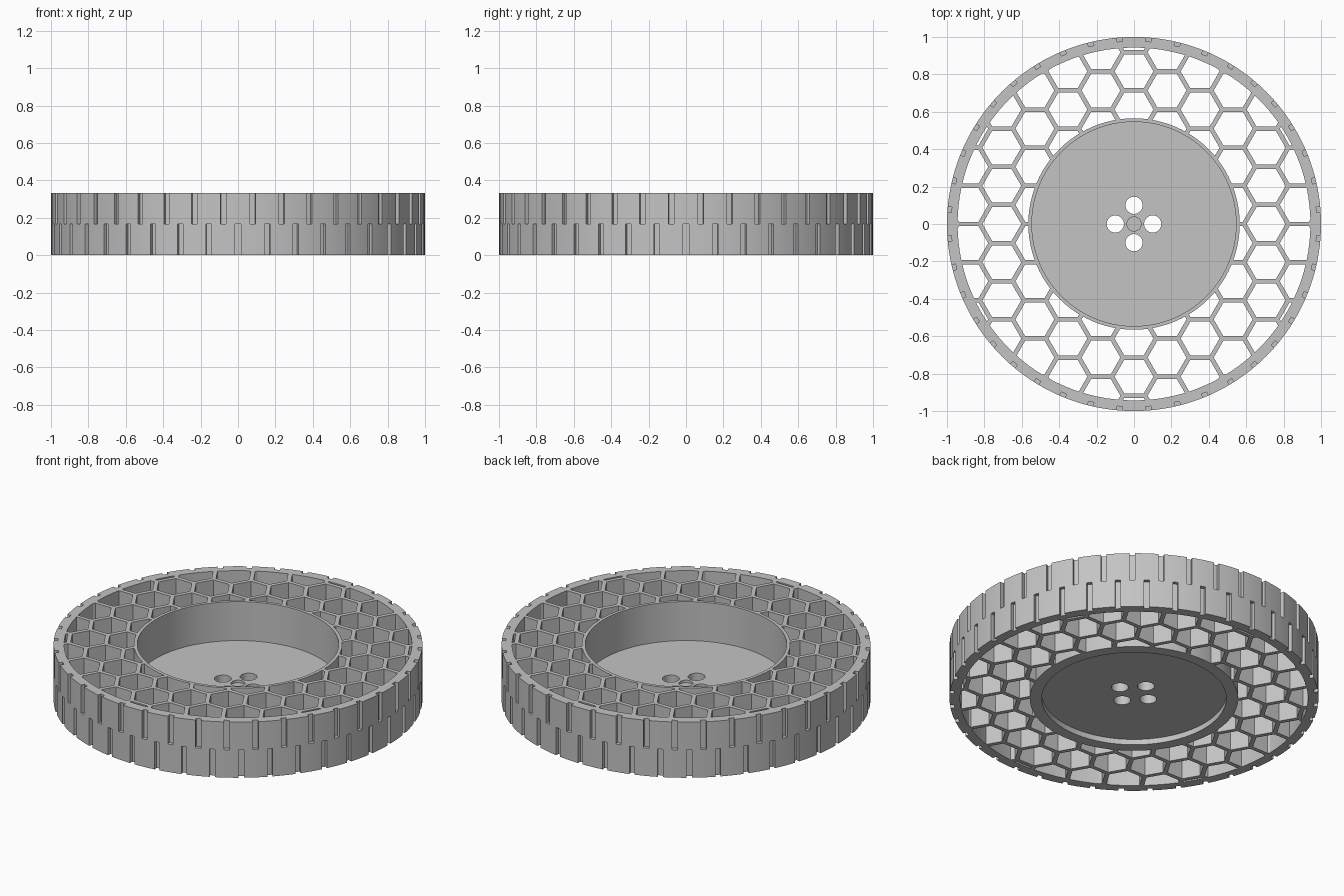
import bpy
import bmesh
from math import sin, cos, pi, radians, sqrt, hypot

HEIGHT = 0.333
MID = HEIGHT / 2
SEGMENTS = 160

# Hub, web and tread radii
HUB_R, HUB_BORE, TREAD_IN = 0.565, 0.546, 0.943

# Honeycomb lattice
PITCH, WALL = 0.204, 0.024

if "Cube" in bpy.data.objects:
    bpy.data.objects.remove(bpy.data.objects["Cube"], do_unlink=True)

grey = bpy.data.materials.new("light grey plastic")
grey.use_nodes = True
colour = (0.55, 0.55, 0.55, 1)
grey.diffuse_color = colour
grey.node_tree.nodes["Principled BSDF"].inputs["Base Color"].default_value = colour


def make_object(name, bm):
    bmesh.ops.recalc_face_normals(bm, faces=bm.faces[:])
    mesh = bpy.data.meshes.new(name)
    bm.to_mesh(mesh)
    bm.free()
    mesh.materials.append(grey)
    obj = bpy.data.objects.new(name, mesh)
    bpy.context.scene.collection.objects.link(obj)
    return obj


def lathe(name, profile, closed):
    """Spin a list of (radius, z) points around the z axis."""
    bm = bmesh.new()
    verts = [bm.verts.new((r, 0, z)) for r, z in profile]
    edges = [bm.edges.new(pair) for pair in zip(verts, verts[1:])]
    if closed:
        edges.append(bm.edges.new((verts[-1], verts[0])))
    bmesh.ops.spin(bm, geom=verts + edges, cent=(0, 0, 0), axis=(0, 0, 1),
                   angle=2 * pi, steps=SEGMENTS)
    bmesh.ops.remove_doubles(bm, verts=bm.verts[:], dist=1e-4)
    return make_object(name, bm)


def tube(name, inner, outer):
    return lathe(name, [(inner, 0), (outer, 0), (outer, HEIGHT), (inner, HEIGHT)], True)


def add_prism(bm, outline, z0, z1):
    low = [bm.verts.new((x, y, z0)) for x, y in outline]
    high = [bm.verts.new((x, y, z1)) for x, y in outline]
    bm.faces.new(low)
    bm.faces.new(high)
    for i in range(len(low)):
        j = (i + 1) % len(low)
        bm.faces.new((low[i], low[j], high[j], high[i]))


def polygon(cx, cy, radius, sides):
    return [(cx + radius * cos(2 * pi * k / sides), cy + radius * sin(2 * pi * k / sides))
            for k in range(sides)]


def cut(obj, bm):
    """Subtract the prisms in bm, then shade the result."""
    cutter = make_object(obj.name + "_cutter", bm)
    cutter.hide_render = True
    mod = obj.modifiers.new("cut", 'BOOLEAN')
    mod.operation = 'DIFFERENCE'
    mod.solver = 'EXACT'
    mod.object = cutter
    bpy.ops.object.select_all(action='DESELECT')
    bpy.context.view_layer.objects.active = obj
    obj.select_set(True)
    bpy.ops.object.modifier_apply(modifier=mod.name)
    bpy.data.objects.remove(cutter, do_unlink=True)
    bpy.ops.object.shade_smooth_by_angle(angle=radians(30))


# Hub: cup with a thick floor, a recessed underside and a shallow centre dimple
hub = lathe("hub", [(0, 0.033), (0.5, 0.033), (0.5, 0), (HUB_R, 0), (HUB_R, HEIGHT),
                    (HUB_BORE, HEIGHT), (HUB_BORE, 0.1), (0.038, 0.1),
                    (0.038, 0.085), (0, 0.085)], False)
holes = bmesh.new()
for k in range(4):
    a = k * pi / 2
    add_prism(holes, polygon(0.1 * cos(a), 0.1 * sin(a), 0.046, 32), -0.1, 0.2)
cut(hub, holes)

# Honeycomb web between the hub and the tread
web = tube("honeycomb_web", HUB_R, TREAD_IN)
cells = bmesh.new()
cell_radius = (PITCH - WALL) / sqrt(3)
for i in range(-6, 7):
    for j in range(-6, 7):
        x = i * PITCH * sqrt(3) / 2
        y = (j + 0.5 * (i % 2)) * PITCH
        if 0.4 < hypot(x, y) < 1.1:
            add_prism(cells, polygon(x, y, cell_radius, 6), -0.1, HEIGHT + 0.1)
cut(web, cells)

# Tread ring with two staggered rows of slots
tread = tube("tread_ring", TREAD_IN, 1.0)
slots = bmesh.new()
SLOTS, HALF, DEPTH = 40, 0.015, 0.022
for k in range(2 * SLOTS):
    a = k * pi / SLOTS
    outline = [(r * cos(a) - t * sin(a), r * sin(a) + t * cos(a))
               for r, t in ((1 - DEPTH, -HALF), (1.05, -HALF), (1.05, HALF), (1 - DEPTH, HALF))]
    if k % 2:
        add_prism(slots, outline, MID, HEIGHT + 0.1)
    else:
        add_prism(slots, outline, -0.1, MID)
cut(tread, slots)
